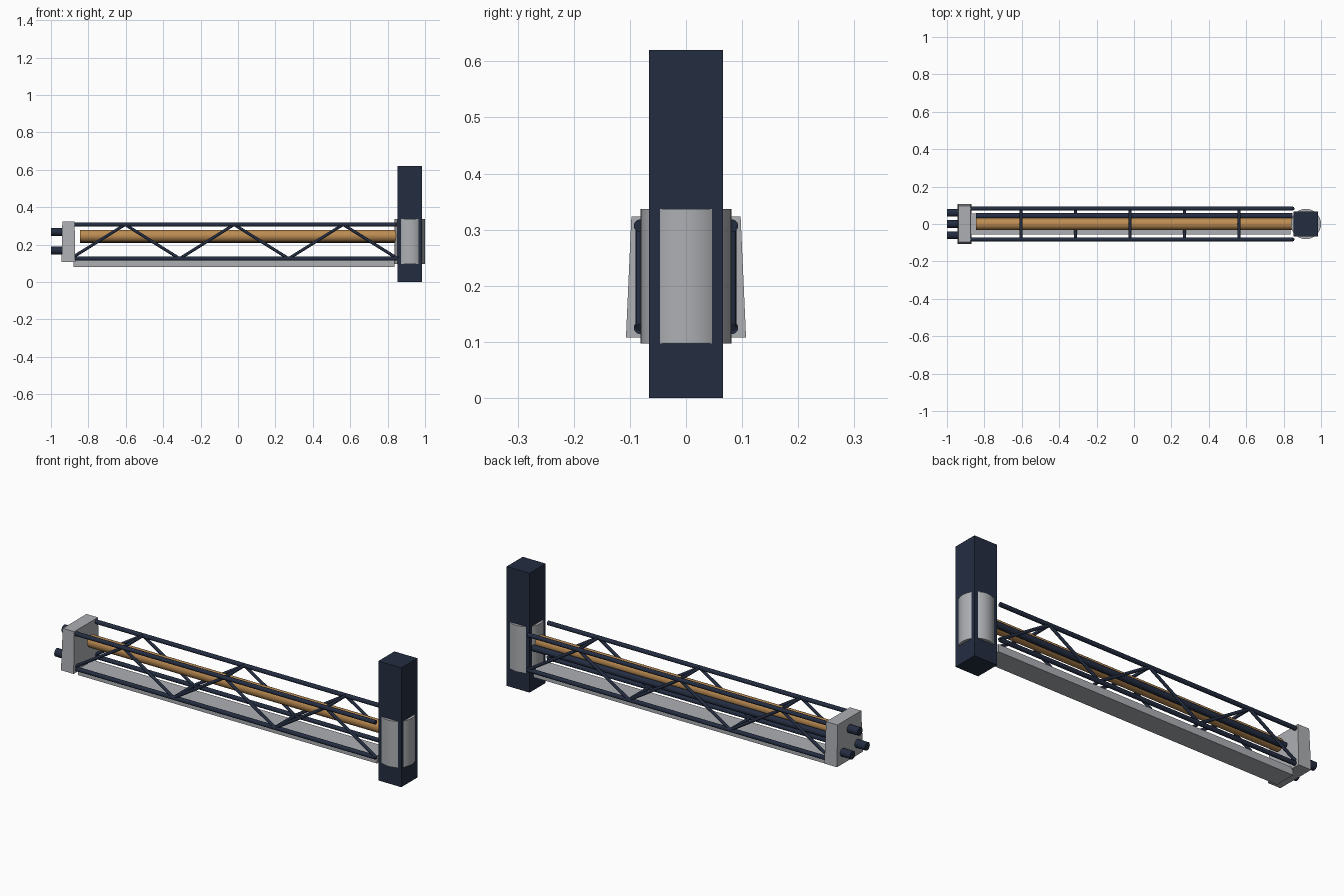
import bpy, bmesh
from mathutils import Vector

if "Cube" in bpy.data.objects:
    bpy.data.objects.remove(bpy.data.objects["Cube"])


def make_material(name, rgb):
    mat = bpy.data.materials.new(name)
    mat.use_nodes = True
    mat.diffuse_color = (*rgb, 1)
    mat.node_tree.nodes["Principled BSDF"].inputs["Base Color"].default_value = (*rgb, 1)
    return mat


navy = make_material("navy steel", (0.017, 0.026, 0.053))
grey = make_material("light grey", (0.42, 0.43, 0.45))
copper = make_material("copper", (0.50, 0.26, 0.085))


def finish(name, bm, mat):
    mesh = bpy.data.meshes.new(name)
    bm.to_mesh(mesh)
    bm.free()
    mesh.materials.append(mat)
    obj = bpy.data.objects.new(name, mesh)
    bpy.context.collection.objects.link(obj)
    return obj


def box(name, lo, hi, mat, top_scale=(1, 1)):
    """Box between two corners, with an optional taper of the top face."""
    lo, hi = Vector(lo), Vector(hi)
    bm = bmesh.new()
    bmesh.ops.create_cube(bm, size=1)
    for v in bm.verts:
        if v.co.z > 0:
            v.co.x *= top_scale[0]
            v.co.y *= top_scale[1]
        v.co = (lo + hi) / 2 + v.co * (hi - lo)
    return finish(name, bm, mat)


def tube(name, a, b, radius, mat, sides=20):
    """Round bar between two points."""
    a, b = Vector(a), Vector(b)
    bm = bmesh.new()
    bmesh.ops.create_cone(bm, cap_ends=True, segments=sides, radius1=radius,
                          radius2=radius, depth=(b - a).length)
    obj = finish(name, bm, mat)
    obj.location = (a + b) / 2
    obj.rotation_mode = "QUATERNION"
    obj.rotation_quaternion = (b - a).to_track_quat("Z", "Y")
    bpy.ops.object.select_all(action="DESELECT")
    obj.select_set(True)
    bpy.context.view_layer.objects.active = obj
    bpy.ops.object.shade_smooth_by_angle()
    return obj


# Square post with a round collar showing through its faces
post_x, half = 0.919, 0.066
box("post", (post_x - half, -half, 0), (post_x + half, half, 0.62), navy)
tube("post_collar", (post_x, 0, 0.097), (post_x, 0, 0.337), 0.081, grey, 48)

# Tapered end block with three pipe stubs
box("end_block", (-0.943, -0.107, 0.108), (-0.87, 0.107, 0.323), grey, (0.9, 0.91))
for i, (y, z) in enumerate([(0, 0.268), (-0.06, 0.168), (0.06, 0.168)]):
    tube(f"pipe_stub_{i + 1}", (-1, y, z), (-0.9, y, z), 0.021, navy)

# Floor tray and the two long pipes
box("floor_tray", (-0.88, -0.056, 0.08), (0.838, 0.056, 0.118), grey)
tube("main_pipe", (-0.845, 0, 0.246), (0.848, 0, 0.246), 0.032, copper, 32)
tube("side_pipe", (-0.845, 0.043, 0.225), (0.848, 0.043, 0.225), 0.016, navy)

# Truss: rails and zigzag braces on both sides
low, high, rail_y = 0.125, 0.307, 0.082
nodes = [(-0.895 + 0.2914 * i, high if i % 2 else low) for i in range(7)]
for side, y in (("front", -rail_y), ("back", rail_y)):
    for level, z in (("lower", low), ("upper", high)):
        tube(f"{side}_{level}_rail", (-0.89, y, z), (0.85, y, z), 0.011, navy)
    for i, (a, b) in enumerate(zip(nodes, nodes[1:])):
        tube(f"{side}_brace_{i + 1}", (a[0], y, a[1]), (b[0], y, b[1]), 0.008, navy, 12)

# Cross bars joining the two sides at each inner node
for i, (x, z) in enumerate(nodes[1:-1]):
    tube(f"cross_bar_{i + 1}", (x, -rail_y, z), (x, rail_y, z), 0.008, navy, 12)
